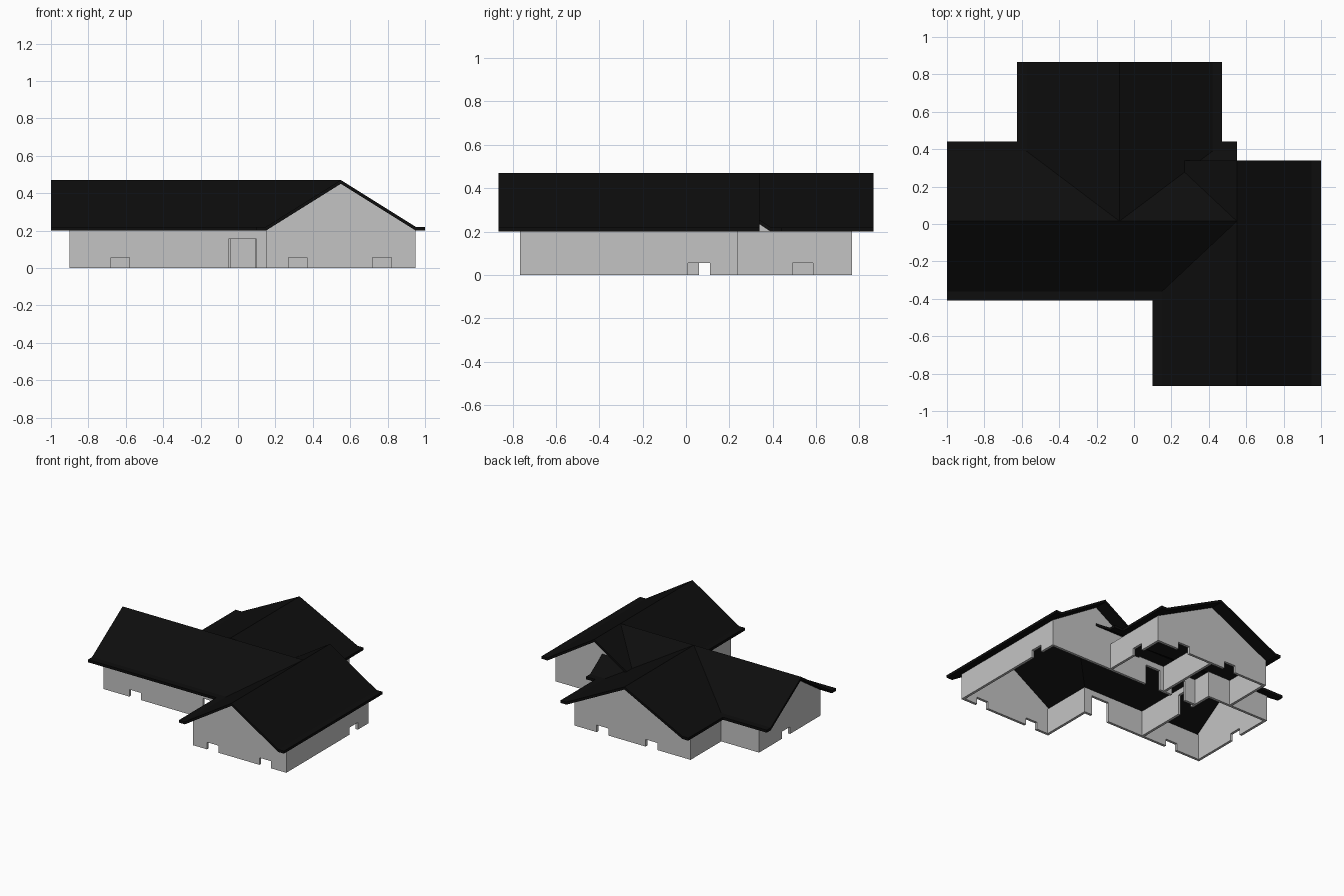
import bpy, bmesh

if "Cube" in bpy.data.objects:
    bpy.data.objects.remove(bpy.data.objects["Cube"])

T = 0.02          # wall and roof thickness
EAVE, RIDGE = 0.20, 0.45


def material(name, v):
    m = bpy.data.materials.new(name)
    m.diffuse_color = (v, v, v, 1)
    m.use_nodes = True
    m.node_tree.nodes["Principled BSDF"].inputs["Base Color"].default_value = m.diffuse_color
    return m


GREY = material("wall grey", 0.55)
BLACK = material("roof black", 0.004)


def extrude(name, axis, profile, a, b, mat):
    """Extrude a (u, z) profile along axis from a to b."""
    bm = bmesh.new()
    vs = [bm.verts.new((a, u, z) if axis == "x" else (u, a, z)) for u, z in profile]
    f = bm.faces.new(vs)
    r = bmesh.ops.extrude_face_region(bm, geom=[f])
    d = (b - a, 0, 0) if axis == "x" else (0, b - a, 0)
    bmesh.ops.translate(bm, vec=d, verts=[v for v in r["geom"] if isinstance(v, bmesh.types.BMVert)])
    bmesh.ops.recalc_face_normals(bm, faces=bm.faces)
    me = bpy.data.meshes.new(name)
    bm.to_mesh(me)
    bm.free()
    me.materials.append(mat)
    ob = bpy.data.objects.new(name, me)
    bpy.context.collection.objects.link(ob)
    return ob


def wall(name, axis, pos, a, b, openings=(), gable=False, t=T):
    """Wall whose plane is perpendicular to axis; openings are (start, end, height)."""
    p = [(a, 0)]
    for s, e, h in sorted(openings):
        p += [(s, 0), (s, h), (e, h), (e, 0)]
    p += [(b, 0), (b, EAVE)]
    if gable:
        p.append(((a + b) / 2, RIDGE))
    p.append((a, EAVE))
    return extrude(name, axis, p, pos, pos + t, GREY)


def subtract(ob, cutters):
    for c in cutters:
        m = ob.modifiers.new("cut", "BOOLEAN")
        m.operation, m.solver, m.object = "DIFFERENCE", "EXACT", c
    dg = bpy.context.evaluated_depsgraph_get()
    me = bpy.data.meshes.new_from_object(ob.evaluated_get(dg))
    ob.modifiers.clear()
    ob.data = me


# Roofs: axis of ridge, wall edges, roof start/end, attic start/end
wings = {
    "left": ("x", -0.36, 0.39, -1.0, 0.55, -0.89, 0.55),
    "right": ("y", 0.15, 0.95, -0.865, 0.34, -0.755, 0.235),
    "back": ("y", -0.575, 0.42, 0.015, 0.865, 0.015, 0.755),
}
roofs, attics = {}, {}
for n, (ax, lo, hi, r0, r1, a0, a1) in wings.items():
    mid = (lo + hi) / 2
    under = [(lo - 0.05, EAVE), (lo, EAVE), (mid, RIDGE), (hi, EAVE), (hi + 0.05, EAVE)]
    over = [(u, z + T) for u, z in reversed(under)]
    roofs[n] = extrude(n + "_roof", ax, under + over, r0, r1, BLACK)
    attics[n] = extrude(n + "_attic_cutter", ax,
                        [(lo, 0.19), (hi, 0.19), (hi, EAVE), (mid, RIDGE), (lo, EAVE)], a0, a1, GREY)
    attics[n].hide_render = True

# Outer walls with window and door openings
W, D = 0.055, 0.155
wall("left_wing_front_wall", "y", -0.36, -0.9, 0.15, [(-0.68, -0.58, W), (-0.05, 0.10, D)])
wall("left_wing_gable_wall", "x", -0.9, -0.36, 0.39, [(0.01, 0.11, W)], True)
wall("left_wing_back_wall", "y", 0.39, -0.9, -0.575, t=-T)
wall("right_wing_front_wall", "y", -0.765, 0.15, 0.95, [(0.27, 0.37, W), (0.72, 0.82, W)], True)
wall("right_wing_outer_wall", "x", 0.95, -0.765, 0.24, [(0.01, 0.11, W)], t=-T)
wall("right_wing_inner_wall", "x", 0.15, -0.765, -0.34)
rear = wall("right_wing_back_wall", "y", 0.24, 0.15, 0.95, (), True, -T)
wall("back_wing_gable_wall", "y", 0.765, -0.575, 0.42, [(-0.29, -0.19, W), (0.13, 0.23, W)], True, -T)
wall("back_wing_right_wall", "x", 0.42, 0.22, 0.765, [(0.49, 0.585, W)], t=-T)
wall("back_wing_left_wall", "x", -0.575, 0.37, 0.765)

# Room partitions
wall("hall_partition", "y", 0.24, -0.36, 0.15, [(-0.27, -0.15, D), (-0.04, 0.09, D)], t=-T)
wall("back_room_partition", "x", -0.07, 0.24, 0.75, t=-T)
wall("left_room_partition", "x", -0.36, -0.35, 0.39, [(0.06, 0.19, D)], t=-T)
wall("rear_partition", "y", 0.39, -0.575, -0.36, t=-T)

# Open the roofs and the rear gable into each other's attics
for n, r in roofs.items():
    subtract(r, [c for k, c in attics.items() if k != n])
subtract(rear, [attics["back"]])
for c in attics.values():
    bpy.data.objects.remove(c)
